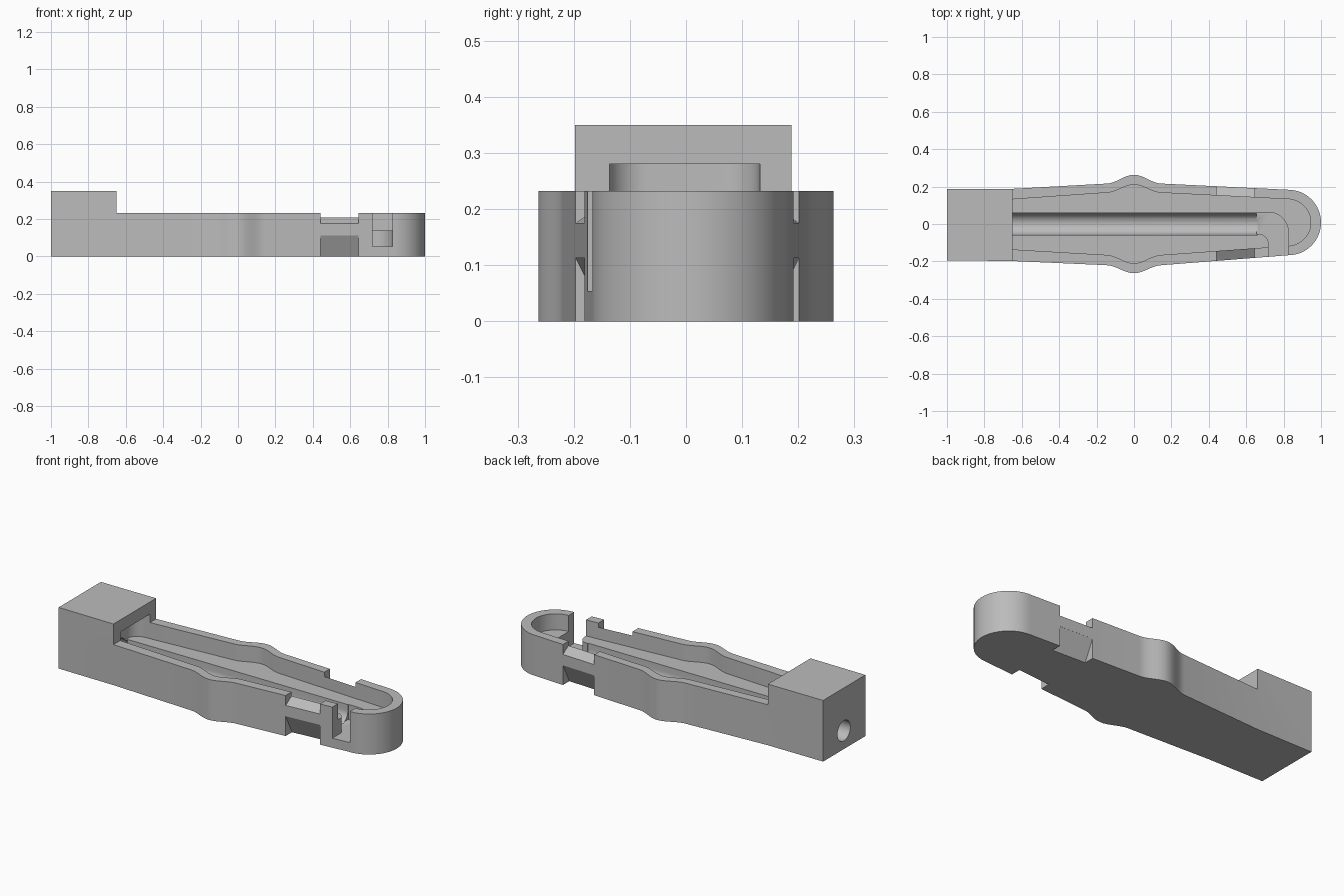
import bpy, bmesh, math

if "Cube" in bpy.data.objects:
    bpy.data.objects.remove(bpy.data.objects["Cube"], do_unlink=True)

grey = bpy.data.materials.new("light_grey")
grey.use_nodes = True
grey.diffuse_color = (0.5, 0.5, 0.5, 1)
grey.node_tree.nodes["Principled BSDF"].inputs["Base Color"].default_value = (0.5, 0.5, 0.5, 1)


def loft(name, ring_a, ring_b):
    """Closed solid between two matching rings of 3D points."""
    bm = bmesh.new()
    a = [bm.verts.new(p) for p in ring_a]
    b = [bm.verts.new(p) for p in ring_b]
    n = len(a)
    bm.faces.new(a)
    bm.faces.new(b)
    for i in range(n):
        j = (i + 1) % n
        bm.faces.new((a[i], a[j], b[j], b[i]))
    bmesh.ops.recalc_face_normals(bm, faces=bm.faces)
    mesh = bpy.data.meshes.new(name)
    bm.to_mesh(mesh)
    bm.free()
    mesh.materials.append(grey)
    obj = bpy.data.objects.new(name, mesh)
    bpy.context.collection.objects.link(obj)
    return obj


def extrude(name, plan, z0, z1):
    return loft(name, [(x, y, z0) for x, y in plan], [(x, y, z1) for x, y in plan])


def box(name, x0, x1, y0, y1, z0, z1):
    return extrude(name, [(x0, y0), (x1, y0), (x1, y1), (x0, y1)], z0, z1)


def arc(cx, cy, r, a0, a1, steps=12):
    angles = [math.radians(a0 + (a1 - a0) * i / steps) for i in range(steps + 1)]
    return [(cx + r * math.cos(t), cy + r * math.sin(t)) for t in angles]


def swell(base, peak, half=0.15, steps=16):
    """Smooth finger-grip bulge along x, from base out to peak."""
    pts = []
    for i in range(steps + 1):
        x = -half + 2 * half * i / steps
        pts.append((x, base + (peak - base) * (0.5 + 0.5 * math.cos(math.pi * x / half))))
    return pts


def cut(target, cutter):
    cutter.hide_render = True
    mod = target.modifiers.new("cut", 'BOOLEAN')
    mod.operation = 'DIFFERENCE'
    mod.solver = 'EXACT'
    mod.object = cutter
    bpy.context.view_layer.update()
    graph = bpy.context.evaluated_depsgraph_get()
    mesh = bpy.data.meshes.new_from_object(target.evaluated_get(graph))
    target.modifiers.clear()
    target.data = mesh
    bpy.data.objects.remove(cutter, do_unlink=True)


# Body: full-height outline, lowered everywhere except the end block
outline = [(-1, 0.188), (-0.65, 0.188)] + swell(0.216, 0.263)
outline += arc(0.825, 0.008, 0.175, 90, -90, 32)
outline += swell(-0.22, -0.263)[::-1] + [(-0.65, -0.198), (-1, -0.194)]
body = extrude("housing", outline, 0, 0.35)
cut(body, box("step_cutter", -0.65, 1.2, -0.5, 0.5, 0.232, 0.5))

# Open pocket, running a little way under the end block
pocket = arc(-0.68, 0.06, 0.07, 180, 90) + [(-0.65, 0.132)] + swell(0.167, 0.21)
pocket += arc(0.82, 0.008, 0.125, 90, -90, 32)
pocket += swell(-0.165, -0.21)[::-1] + [(-0.65, -0.136)] + arc(-0.68, -0.07, 0.07, 270, 180)
cut(body, extrude("pocket_cutter", pocket, 0.14, 0.28))

# Round-bottomed groove in the pocket floor, and the bore through the block
groove_r, groove_z = 0.058, 0.105
u_shape = [(groove_r, 0.2), (-groove_r, 0.2)] + arc(0, groove_z, groove_r, 180, 360, 24)
cut(body, loft("groove_cutter", [(-0.74, y, z) for y, z in u_shape],
               [(0.66, y, z) for y, z in u_shape]))
bore = arc(0, groove_z, groove_r, 0, 360, 48)[:-1]
cut(body, loft("bore_cutter", [(-1.1, y, z) for y, z in bore],
               [(-0.7, y, z) for y, z in bore]))

# Curved channel turning out through the front wall
channel = [(0.655, 0.062)] + arc(0.72, -0.043, 0.105, 90, 0)
channel += [(0.825, -0.4), (0.72, -0.4)] + arc(0.665, -0.108, 0.055, 0, 90) + [(0.655, -0.053)]
cut(body, extrude("channel_cutter", channel, 0.054, 0.3))

# Clip notches on both walls, leaving a sloped bar flush with the wall
lower = [(0, 0.113), (-0.082, -0.05), (0.06, -0.05), (0.06, 0.113)]
upper = [(0, 0.175), (-0.062, 0.215), (-0.1, 0.215), (-0.1, 0.4), (0.06, 0.4), (0.06, 0.175)]
for side, wall_a, wall_b in ((1, 0.2015, 0.1912), (-1, 0.1967, 0.1803)):
    for profile in (lower, upper):
        ring_a = [(0.44, side * (wall_a + d), z) for d, z in profile]
        ring_b = [(0.645, side * (wall_b + d), z) for d, z in profile]
        cut(body, loft("notch_cutter", ring_a, ring_b))

# Smooth curves, sharp edges
bpy.ops.object.select_all(action='DESELECT')
body.select_set(True)
bpy.context.view_layer.objects.active = body
bpy.ops.object.shade_smooth_by_angle(angle=math.radians(30))
